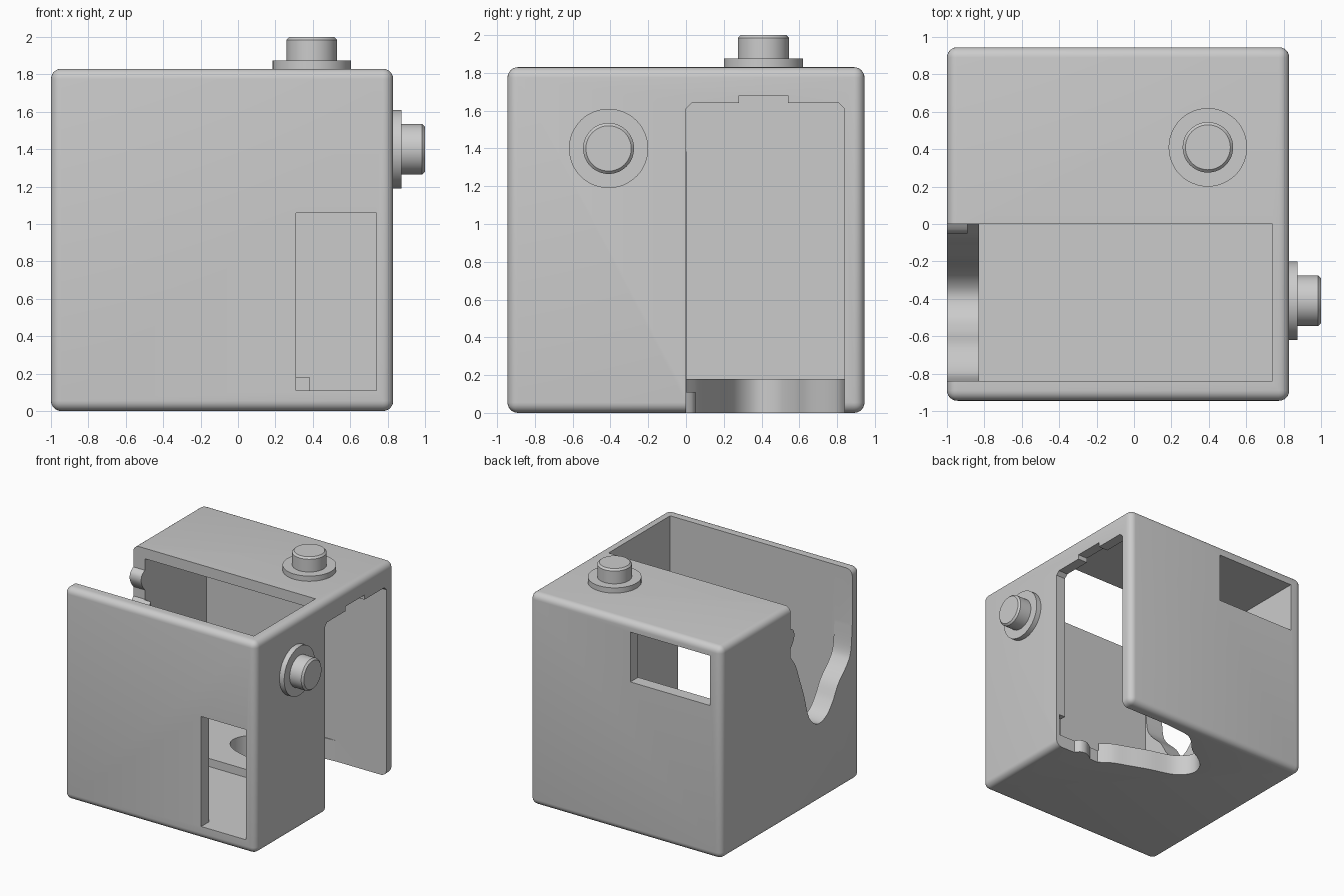
import bpy, bmesh, math
from mathutils import Vector, Matrix

if "Cube" in bpy.data.objects:
    bpy.data.objects.remove(bpy.data.objects["Cube"])

grey = bpy.data.materials.new("plain grey")
grey.use_nodes = True
colour = (0.6, 0.6, 0.6, 1)
grey.diffuse_color = colour
grey.node_tree.nodes["Principled BSDF"].inputs["Base Color"].default_value = colour


def make_object(name, bm):
    bmesh.ops.recalc_face_normals(bm, faces=bm.faces)
    mesh = bpy.data.meshes.new(name)
    bm.to_mesh(mesh)
    bm.free()
    mesh.materials.append(grey)
    obj = bpy.data.objects.new(name, mesh)
    bpy.context.collection.objects.link(obj)
    return obj


def activate(obj):
    bpy.ops.object.select_all(action='DESELECT')
    obj.select_set(True)
    bpy.context.view_layer.objects.active = obj


def box(name, xs, ys, zs):
    bm = bmesh.new()
    bmesh.ops.create_cube(bm, size=1)
    for v in bm.verts:
        v.co = [(r[0] + r[1]) / 2 + c * (r[1] - r[0]) for c, r in zip(v.co, (xs, ys, zs))]
    return make_object(name, bm)


def prism(name, outline, near, far, place):
    bm = bmesh.new()
    face = bm.faces.new([bm.verts.new(place(a, b, near)) for a, b in outline])
    shift = Vector(place(0, 0, far)) - Vector(place(0, 0, near))
    extra = bmesh.ops.extrude_face_region(bm, geom=[face], use_keep_orig=True)
    verts = [g for g in extra["geom"] if isinstance(g, bmesh.types.BMVert)]
    bmesh.ops.translate(bm, verts=verts, vec=shift)
    return make_object(name, bm)


def smooth_path(points, steps=6):
    # Catmull-Rom curve through a few points
    p = [Vector(q) for q in [points[0]] + points + [points[-1]]]
    path = []
    for a, b, c, d in zip(p, p[1:], p[2:], p[3:]):
        for i in range(steps):
            t = i / steps
            path.append(0.5 * (2 * b + (c - a) * t + (2 * a - 5 * b + 4 * c - d) * t * t
                               + (3 * b - a - 3 * c + d) * t ** 3))
    return [tuple(q) for q in path] + [points[-1]]


def cut(target, cutter):
    cutter.hide_render = True
    mod = target.modifiers.new("cut", 'BOOLEAN')
    mod.operation = 'DIFFERENCE'
    mod.solver = 'EXACT'
    mod.object = cutter
    activate(target)
    bpy.ops.object.modifier_apply(modifier=mod.name)
    bpy.data.objects.remove(cutter)


# Rounded outer case
case = box("case", (-1, 0.83), (-0.945, 0.945), (0, 1.83))
bevel = case.modifiers.new("round", 'BEVEL')
bevel.width = 0.055
bevel.segments = 6
activate(case)
bpy.ops.object.modifier_apply(modifier=bevel.name)

# Two joined compartments: front one open at the top, back one open at the side
cut(case, box("front_cavity", (-0.83, 0.74), (-0.84, 0), (0.11, 2)))
cut(case, box("back_cavity", (-0.89, 0.74), (0.002, 0.84), (0.18, 1.74)))
cut(case, box("passage", (-0.83, 0.74), (-0.05, 0.05), (0.18, 1.74)))
cut(case, box("floor_recess", (0.385, 0.8), (-0.05, 0.09), (0.11, 0.3)))
cut(case, box("wall_recess", (-0.89, -0.8), (-0.09, 0.05), (1.385, 1.74)))

# Side opening with a small raised notch in its upper edge
side_opening = [(0, 0.1), (0.84, 0.1), (0.84, 1.61), (0.81, 1.64), (0.54, 1.64), (0.54, 1.68),
                (0.28, 1.68), (0.28, 1.64), (0.03, 1.64), (0, 1.61)]
cut(case, prism("side_opening", side_opening, 0.7, 1.2, lambda a, b, c: (c, a, b)))

# Curved grip cutout, used in the floor and again turned over in the side wall
bump = smooth_path([(0, 1.64), (0.04, 1.61), (0.05, 1.56), (0.03, 1.51), (0, 1.47)], 3)
curve = smooth_path([(0, 1.39), (0.07, 1.29), (0.12, 1.16), (0.18, 1.0), (0.25, 0.78),
                     (0.36, 0.68), (0.48, 0.70), (0.57, 0.79), (0.65, 0.92),
                     (0.77, 1.04), (0.82, 1.14), (0.84, 1.36)])
grip = [(0, 2.2)] + bump + curve + [(0.84, 2.2)]
cut(case, prism("floor_cutout", grip, -0.2, 0.25, lambda a, b, c: (b - 1, a, c)))
cut(case, prism("wall_cutout", grip, -1.2, -0.8, lambda a, b, c: (c, -a, b)))

# Windows through the front and back panels
cut(case, box("front_window", (0.31, 0.74), (-1.1, -0.8), (0.11, 1.06)))
cut(case, box("back_window", (-0.89, -0.13), (0.8, 1.1), (1.31, 1.74)))


# Turned push buttons with a collar
def button(name, matrix):
    profile = [(0, -0.03), (0.21, -0.03), (0.21, 0.045), (0.135, 0.045),
               (0.135, 0.155), (0.12, 0.17), (0, 0.17)]
    bm = bmesh.new()
    verts = [bm.verts.new((r, 0, h)) for r, h in profile]
    edges = [bm.edges.new(pair) for pair in zip(verts, verts[1:])]
    bmesh.ops.spin(bm, geom=verts + edges, cent=(0, 0, 0), axis=(0, 0, 1),
                   angle=math.tau, steps=48)
    bmesh.ops.remove_doubles(bm, verts=bm.verts, dist=0.0005)
    bm.transform(matrix)
    return make_object(name, bm)


top_button = button("top_button", Matrix.Translation((0.395, 0.41, 1.83)))
side_button = button("side_button", Matrix.Translation((0.83, -0.41, 1.4))
                     @ Matrix.Rotation(math.pi / 2, 4, 'Y'))

for obj in (case, top_button, side_button):
    activate(obj)
    bpy.ops.object.shade_smooth_by_angle(angle=math.radians(30))
